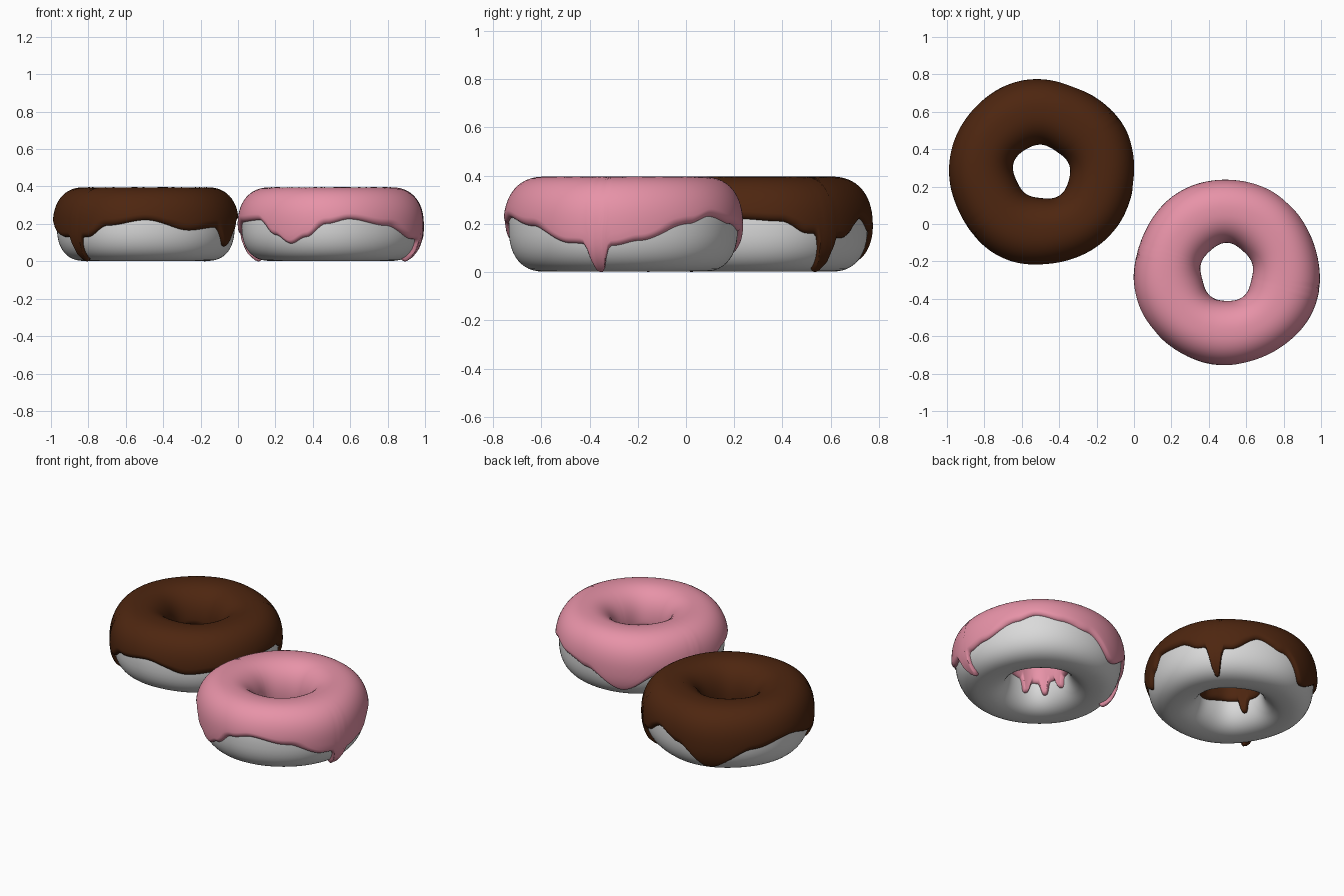
import bpy, bmesh, math
from math import cos, sin, pi, radians

default = bpy.data.objects.get("Cube")
if default:
    bpy.data.objects.remove(default)

RING, HALF_W, HALF_H, MID_Z, POWER = 0.322, 0.153, 0.186, 0.188, 2.4
ICING = 0.022
COLUMNS = 240


def material(name, rgb):
    mat = bpy.data.materials.new(name)
    mat.use_nodes = True
    mat.diffuse_color = (*rgb, 1)
    mat.node_tree.nodes["Principled BSDF"].inputs["Base Color"].default_value = (*rgb, 1)
    return mat


def spow(v, p):
    return math.copysign(abs(v) ** p, v)


def section(phi, offset):
    """Radius and height on the rounded cross-section, pushed out along its normal."""
    u, w = spow(cos(phi), 2 / POWER), spow(sin(phi), 2 / POWER)
    nu, nw = spow(u, POWER - 1) / HALF_W, spow(w, POWER - 1) / HALF_H
    length = math.hypot(nu, nw)
    return RING + HALF_W * u + offset * nu / length, MID_Z + HALF_H * w + offset * nw / length


def height_to_phi(z):
    w = max(-0.98, min(0.98, (z - MID_Z) / HALF_H))
    return math.asin(spow(w, POWER / 2))


def place(phi, offset, theta, phase):
    r, z = section(phi, offset)
    outer = 0.004 * sin(3 * theta + phase) + 0.004 * sin(5 * theta - phase)
    inner = 0.008 * cos(2 * theta + phase) + 0.004 * sin(5 * theta)
    blend = (1 + cos(phi)) / 2
    r += outer * blend + inner * (1 - blend)
    return r * cos(theta), r * sin(theta), z


def angle_gap(a, b):
    return (a - b + 180) % 360 - 180


def rim_height(deg, keys, drips, width):
    """Smoothly joined rim heights, with narrow drips running down from them."""
    keys = sorted((a % 360, z) for a, z in keys)
    keys = [(keys[-1][0] - 360, keys[-1][1])] + keys + [(keys[0][0] + 360, keys[0][1])]
    z = keys[0][1]
    for (a0, z0), (a1, z1) in zip(keys, keys[1:]):
        if a0 <= deg <= a1:
            t = (deg - a0) / (a1 - a0)
            z = z0 + (z1 - z0) * t * t * (3 - 2 * t)
            break
    for a, low in drips:
        z += (low - z) * math.exp(-abs(angle_gap(deg, a) / width) ** 3.5)
    return z


def loft(name, rings, closed, mat, location):
    bm = bmesh.new()
    rows = [[bm.verts.new(p) for p in ring] for ring in rings]
    count = len(rows[0])
    for i, row in enumerate(rows):
        nxt = rows[(i + 1) % len(rows)]
        for j in range(count if closed else count - 1):
            k = (j + 1) % count
            bm.faces.new((row[j], nxt[j], nxt[k], row[k]))
    bm.normal_update()
    mesh = bpy.data.meshes.new(name)
    bm.to_mesh(mesh)
    bm.free()
    mesh.materials.append(mat)
    for poly in mesh.polygons:
        poly.use_smooth = True
    obj = bpy.data.objects.new(name, mesh)
    obj.location = location
    bpy.context.collection.objects.link(obj)


def icing_rows(start, end):
    """Section angles and thicknesses: rounded lip, even coat, rounded lip."""
    lip = 0.14
    steps = [0, 0.06, 0.2, 0.45, 0.75, 1]
    rows = [(start + lip * s, s) for s in steps]
    span = end - start - 2 * lip
    rows += [(start + lip + span * i / 28, 1) for i in range(1, 28)]
    rows += [(end - lip * s, s) for s in reversed(steps)]
    return [(phi, -0.004 + (ICING + 0.004) * math.sqrt(1 - (1 - s) ** 2)) for phi, s in rows]


def donut(name, location, phase, icing_mat, outer, outer_drips, inner, inner_drips):
    dough_rings, icing_rings = [], []
    for i in range(COLUMNS):
        deg = 360 * i / COLUMNS
        theta = radians(deg)
        dough_rings.append([place(2 * pi * j / 48, 0, theta, phase) for j in range(48)])
        start = height_to_phi(rim_height(deg, outer, outer_drips, 4.5))
        end = pi - height_to_phi(rim_height(deg, inner, inner_drips, 9))
        icing_rings.append([place(p, o, theta, phase) for p, o in icing_rows(start, end)])
    loft(name + "_dough", dough_rings, True, dough, location)
    loft(name + "_icing", icing_rings, False, icing_mat, location)


dough = material("pale dough", (0.7, 0.7, 0.7))
pink = material("pink icing", (0.8, 0.29, 0.39))
brown = material("chocolate icing", (0.075, 0.019, 0.005))

# Chocolate donut: rim as (angle, height), then drips
donut("chocolate", (-0.493, 0.277, 0), 1.0, brown,
      [(-7, .22), (14, .21), (28, .16), (50, .14), (70, .22), (88, .17), (111, .05),
       (142, .16), (170, .2), (205, .13), (230, .13), (245, .19), (270, .22),
       (299, .165), (320, .18), (334, .08), (344, .15)],
      [(39, .012), (219, .012)],
      [(0, .17), (60, .14), (130, .18), (180, .15), (240, .16), (300, .13)],
      [(203, .08), (40, .09)])

# Pink donut
donut("pink", (0.496, -0.26, 0), 3.0, pink,
      [(-78, .225), (-52, .19), (-27, .12), (-5, .11), (8, .13), (35, .2), (48, .23),
       (66, .2), (85, .17), (112, .07), (138, .17), (155, .14), (175, .14), (195, .21),
       (218, .22), (232, .14), (243, .095), (254, .13), (267, .2)],
      [(-13, .012), (165, .012)],
      [(0, .16), (70, .18), (140, .14), (220, .15), (290, .17)],
      [(180, .09), (218, .08), (255, .09), (60, .1)])
